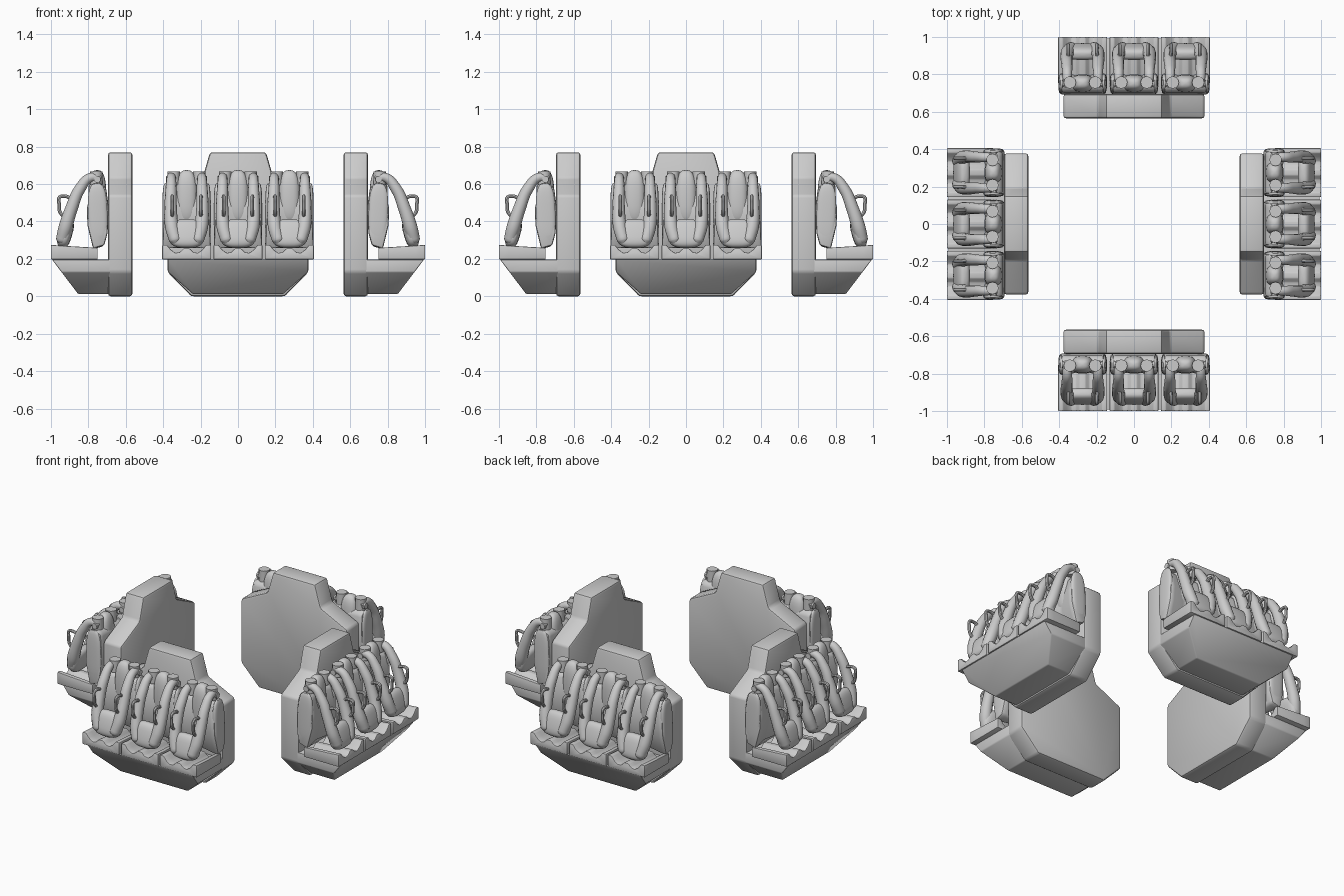
import bpy, bmesh, math
from mathutils import Matrix, Vector

if "Cube" in bpy.data.objects:
    bpy.data.objects.remove(bpy.data.objects["Cube"])

col = bpy.context.collection


def bake(ob):
    """Apply modifiers / convert curves and return a smooth-by-angle mesh."""
    dg = bpy.context.evaluated_depsgraph_get()
    me = bpy.data.meshes.new_from_object(ob.evaluated_get(dg))
    bpy.data.objects.remove(ob)
    tmp = bpy.data.objects.new("tmp", me)
    col.objects.link(tmp)
    bpy.ops.object.select_all(action='DESELECT')
    tmp.select_set(True)
    bpy.context.view_layer.objects.active = tmp
    bpy.ops.object.shade_smooth_by_angle(angle=math.radians(35))
    bpy.data.objects.remove(tmp)
    return me


def finish(bm, bevel=0.0, segs=2, subsurf=0):
    bmesh.ops.recalc_face_normals(bm, faces=bm.faces)
    me = bpy.data.meshes.new("part")
    bm.to_mesh(me)
    bm.free()
    ob = bpy.data.objects.new("part", me)
    col.objects.link(ob)
    if bevel:
        m = ob.modifiers.new("bevel", 'BEVEL')
        m.width, m.segments = bevel, segs
        m.limit_method, m.angle_limit = 'ANGLE', math.radians(25)
    if subsurf:
        m = ob.modifiers.new("subsurf", 'SUBSURF')
        m.levels = m.render_levels = subsurf
    return bake(ob)


def loft(rings, **kw):
    """Skin closed rings of points and cap both ends."""
    bm = bmesh.new()
    vs = [[bm.verts.new(p) for p in r] for r in rings]
    n = len(vs[0])
    for a, b in zip(vs, vs[1:]):
        for i in range(n):
            bm.faces.new((a[i], a[(i + 1) % n], b[(i + 1) % n], b[i]))
    bm.faces.new(vs[0])
    bm.faces.new(vs[-1])
    return finish(bm, **kw)


def tube(pts, r, radii=None, res=4):
    cu = bpy.data.curves.new("tube", 'CURVE')
    cu.dimensions = '3D'
    cu.bevel_depth, cu.bevel_resolution, cu.use_fill_caps = r, res, True
    sp = cu.splines.new('BEZIER')
    sp.resolution_u = 6
    sp.bezier_points.add(len(pts) - 1)
    for i, (bp, p) in enumerate(zip(sp.bezier_points, pts)):
        bp.co = p
        bp.handle_left_type = bp.handle_right_type = 'AUTO'
        bp.radius = radii[i] if radii else 1
    ob = bpy.data.objects.new("tube", cu)
    col.objects.link(ob)
    return bake(ob)


def blob(loc, size, tilt=0.0, power=1.0):
    """Rounded pad: superellipsoid squashed to size and tilted about x."""
    bm = bmesh.new()
    bmesh.ops.create_uvsphere(bm, u_segments=24, v_segments=14, radius=1)
    rot = Matrix.Rotation(tilt, 3, 'X')
    for v in bm.verts:
        c = [math.copysign(abs(a) ** power, a) * s for a, s in zip(v.co, size)]
        v.co = rot @ Vector(c) + Vector(loc)
    return finish(bm)


def mirror_x(half):
    return half + [(-x, z) for x, z in reversed(half)]


# back panel: stepped octagonal slab
outline = mirror_x([(.25, 0), (.377, .13), (.377, .54), (.19, .63), (.15, .77)])
panel = loft([[(x, y, z) for x, z in outline] for y in (-.695, -.565)], bevel=.014)

# footwell tray: same lower outline, front face raked back towards the bottom
low = mirror_x([(.24, .012), (.375, .13), (.375, .197)])
tray = loft([[(x, -.995 + (.197 - z) * .76, z) for x, z in low],
             [(x, -.68, z) for x, z in low]], bevel=.006)

# seat cushion: two thigh dips and a centre pommel
top = [(.131, .275), (.105, .275), (.085, .25), (.06, .232), (.035, .237), (.015, .257)]
sect = [(.131, .197)] + top
sect = sect + [(-x, z) for x, z in reversed(sect)]
cushion = loft([[(x, y, z - (d if z > .2 else 0)) for x, z in sect]
                for y, d in ((-1, 0), (-.95, .004), (-.75, .016))], bevel=.005)

# seat back: bulging side profile swept across the width, narrower at the top
side = [(-.775, .255), (-.715, .272), (-.697, .34), (-.692, .48), (-.705, .58),
        (-.735, .605), (-.785, .57), (-.808, .47), (-.805, .38)]
rings = []
for k in (-1, -.75, 0, .75, 1):
    rings.append([(k * (.13 - max(0, z - .3) * .06), y + (.022 if abs(k) < .5 and y < -.76 else 0), z)
                  for y, z in side])
seat_back = loft(rings, bevel=.012)

# parts of one seat, built on the centre line of the front side
seat_parts = [("seat_cushion", cushion), ("seat_back", seat_back)]
seat_parts.append(("headrest", blob((0, -.752, .53), (.058, .048, .145), 0, .75)))
seat_parts.append(("lap_pad", blob((0, -.922, .335), (.098, .036, .078), math.radians(-16), .7)))
seat_parts.append(("pivot_bar", tube([(-.11, -.752, .625), (.11, -.752, .625)], .018)))
for s, tag in ((-1, "left"), (1, "right")):
    # over-shoulder restraint arm, thicker towards the lap
    arm = [(s * .082, -.735, .622), (s * .082, -.785, .636), (s * .083, -.845, .575),
           (s * .085, -.89, .47), (s * .078, -.922, .37), (s * .06, -.94, .3), (s * .055, -.943, .277)]
    seat_parts.append(("restraint_arm_" + tag, tube(arm, .035, [.6, .7, .85, .95, 1.05, .95, .4])))
    # grab handle
    grip = [(s * .078, -.885, .52), (s * .077, -.925, .535), (s * .077, -.955, .528),
            (s * .077, -.957, .5), (s * .077, -.945, .44), (s * .078, -.905, .425)]
    seat_parts.append(("handle_" + tag, tube(grip, .0095, res=2)))
    # pivot knuckle beside the headrest
    seat_parts.append(("pivot_knuckle_" + tag,
                       tube([(s * .068, -.757, .595), (s * .068, -.757, .668)], .033)))
    # side bolster between arm and backrest
    seat_parts.append(("side_bolster_" + tag,
                       blob((s * .112, -.75, .44), (.018, .052, .165), math.radians(2), .7)))


def place(name, me, mat):
    ob = bpy.data.objects.new(name, me)
    col.objects.link(ob)
    ob.matrix_world = mat


# four identical sides, three seats on each
for k, sd in enumerate(("front", "right", "back", "left")):
    rot = Matrix.Rotation(k * math.pi / 2, 4, 'Z')
    place(sd + "_back_panel", panel, rot)
    place(sd + "_tray", tray, rot)
    for i, dx in enumerate((-.275, 0, .275)):
        for nm, me in seat_parts:
            place(f"{sd}_{nm}_{i + 1}", me, rot @ Matrix.Translation((dx, 0, 0)))
